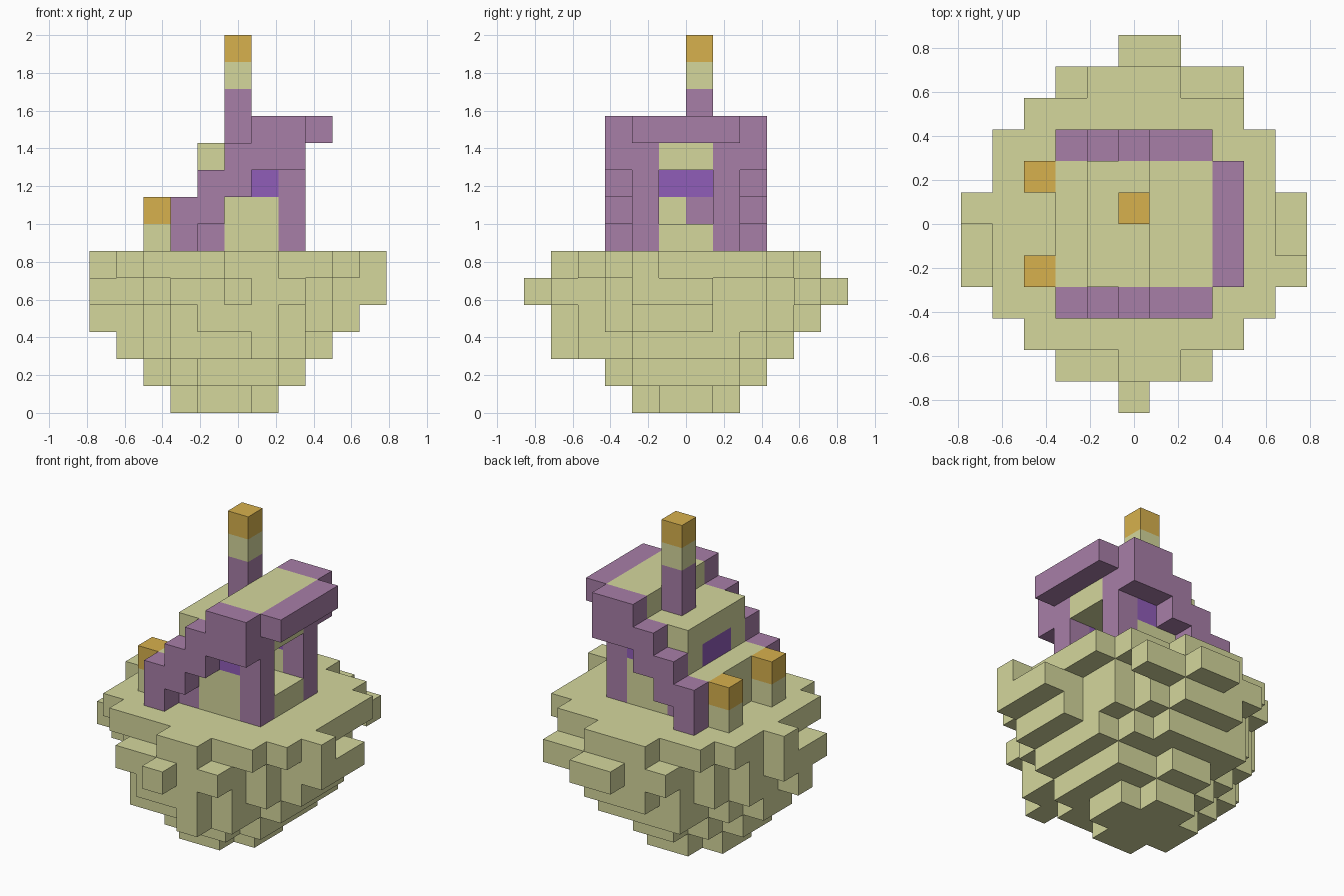
import bpy
import bmesh
from mathutils import Vector

default_cube = bpy.data.objects.get("Cube")
if default_cube:
    bpy.data.objects.remove(default_cube, do_unlink=True)

UNIT = 1 / 7                        # edge length of one block
ORIGIN = Vector((5.5, 6, 0))        # grid point that sits on the world origin


def make_material(name, red, green, blue):
    material = bpy.data.materials.new(name)
    material.use_nodes = True
    colour = (red, green, blue, 1)
    material.diffuse_color = colour
    shader = next(n for n in material.node_tree.nodes if n.type == "BSDF_PRINCIPLED")
    shader.inputs["Base Color"].default_value = colour
    return material


materials = {
    "khaki": make_material("khaki stone", .66, .68, .335),
    "purple": make_material("dusty purple", .39, .21, .39),
    "violet": make_material("violet glass", .28, .11, .48),
    "gold": make_material("gold", .68, .44, .075),
}
palette = list(materials)
cells = {}                          # grid cell -> (part name, colour name)


def fill(part, colour, x_span, y_span, z_span):
    """Fill an inclusive range of grid cells with one part and colour."""
    for x in range(x_span[0], x_span[-1] + 1):
        for y in range(y_span[0], y_span[-1] + 1):
            for z in range(z_span[0], z_span[-1] + 1):
                cells[x, y, z] = (part, colour)


def fill_both_sides(part, colour, x_span, y, z_span):
    """Fill a row and its mirror image across the middle of the depth."""
    for row in (y, 11 - y):
        fill(part, colour, x_span, (row,), z_span)


def rock_layer(level, *patches):
    """One storey of the rocky base, made of overlapping rectangles."""
    for left, right, front, back in patches:
        fill("rocky_base", "khaki", (left, right), (front, back), (level,))


# Rocky base, from the narrow foot up to the flat deck
rock_layer(0, (3, 6, 5, 6), (4, 5, 4, 7))
rock_layer(1, (2, 7, 5, 6), (3, 7, 4, 7), (4, 6, 3, 3), (4, 5, 8, 8))
rock_layer(2, (1, 8, 5, 6), (2, 8, 4, 7), (3, 7, 3, 8), (3, 6, 2, 9), (6, 7, 2, 2),
           (6, 6, 1, 1))
rock_layer(3, (1, 8, 5, 7), (2, 8, 4, 8), (3, 8, 3, 8), (3, 7, 2, 9), (4, 6, 1, 10),
           (0, 9, 5, 5), (9, 9, 4, 6))
rock_layer(4, (1, 8, 4, 7), (2, 8, 3, 8), (3, 7, 2, 9), (3, 7, 1, 1), (3, 8, 10, 10),
           (5, 5, 0, 0), (5, 6, 11, 11), (0, 10, 4, 6))
rock_layer(5, (1, 9, 3, 8), (2, 8, 2, 9), (5, 6, 1, 1), (4, 6, 10, 10),
           (10, 10, 4, 4), (0, 0, 6, 6))

# Cabin: low step, end wall, side walls and floor
fill("cabin_step", "khaki", (3,), (4, 7), (6, 7))
fill("cabin_end_wall", "khaki", (4,), (4, 7), (6, 9))
fill("cabin_end_wall", "violet", (4,), (5, 6), (8,))
fill("cabin_end_wall", "purple", (4,), (6,), (7,))
fill("cabin_floor", "khaki", (5, 7), (5, 6), (6,))
fill_both_sides("cabin_side_walls", "khaki", (5, 6), 4, (6, 7))
fill_both_sides("cabin_side_walls", "khaki", (5,), 4, (8,))
fill_both_sides("cabin_side_walls", "violet", (6,), 4, (8,))
fill_both_sides("cabin_side_walls", "purple", (4,), 4, (6,))

# Stepped roof, the lower step running on as a thick ceiling
fill("lower_roof", "khaki", (5, 7), (4, 7), (9,))
fill("upper_roof", "khaki", (6, 7), (4, 7), (10,))

# Stepped arches along both sides, with legs and the overhanging eave
fill_both_sides("side_arches", "purple", (3,), 3, (6,))
for step, x in enumerate((3, 4, 5, 6)):
    fill_both_sides("side_arches", "purple", (x, x + 1), 3, (7 + step,))
fill_both_sides("side_arches", "purple", (7,), 3, (9,))
fill_both_sides("roof_legs", "purple", (7,), 4, (6, 9))
fill("roof_eave", "purple", (8,), (4, 7), (10,))

# Chimney with a gold cap
fill("chimney", "purple", (5,), (6,), (10, 11))
fill("chimney", "khaki", (5,), (6,), (12,))
fill("chimney", "gold", (5,), (6,), (13,))

# Pair of gate posts with gold caps
fill_both_sides("gate_posts", "khaki", (2,), 4, (6,))
fill_both_sides("gate_posts", "gold", (2,), 4, (7,))


def build_part(part):
    """Turn the cells of a part into a mesh of its exposed faces."""
    bm = bmesh.new()
    for cell, (owner, colour) in cells.items():
        if owner != part:
            continue
        centre = Vector(cell) + Vector((.5, .5, .5))
        for axis in range(3):
            for sign in (-1, 1):
                normal = Vector((0, 0, 0))
                normal[axis] = sign
                neighbour = tuple(int(c + n) for c, n in zip(cell, normal))
                if neighbour in cells:
                    continue
                across = Vector((0, 0, 0))
                across[(axis + 1) % 3] = .5
                along = normal.cross(across)
                middle = centre + normal / 2 - ORIGIN
                corners = (-across - along, across - along,
                           across + along, along - across)
                face = bm.faces.new([bm.verts.new((middle + c) * UNIT) for c in corners])
                face.material_index = palette.index(colour)
    bmesh.ops.remove_doubles(bm, verts=bm.verts, dist=UNIT / 100)
    mesh = bpy.data.meshes.new(part)
    bm.to_mesh(mesh)
    bm.free()
    for material in materials.values():
        mesh.materials.append(material)
    bpy.context.collection.objects.link(bpy.data.objects.new(part, mesh))


for part_name in sorted({owner for owner, colour in cells.values()}):
    build_part(part_name)
